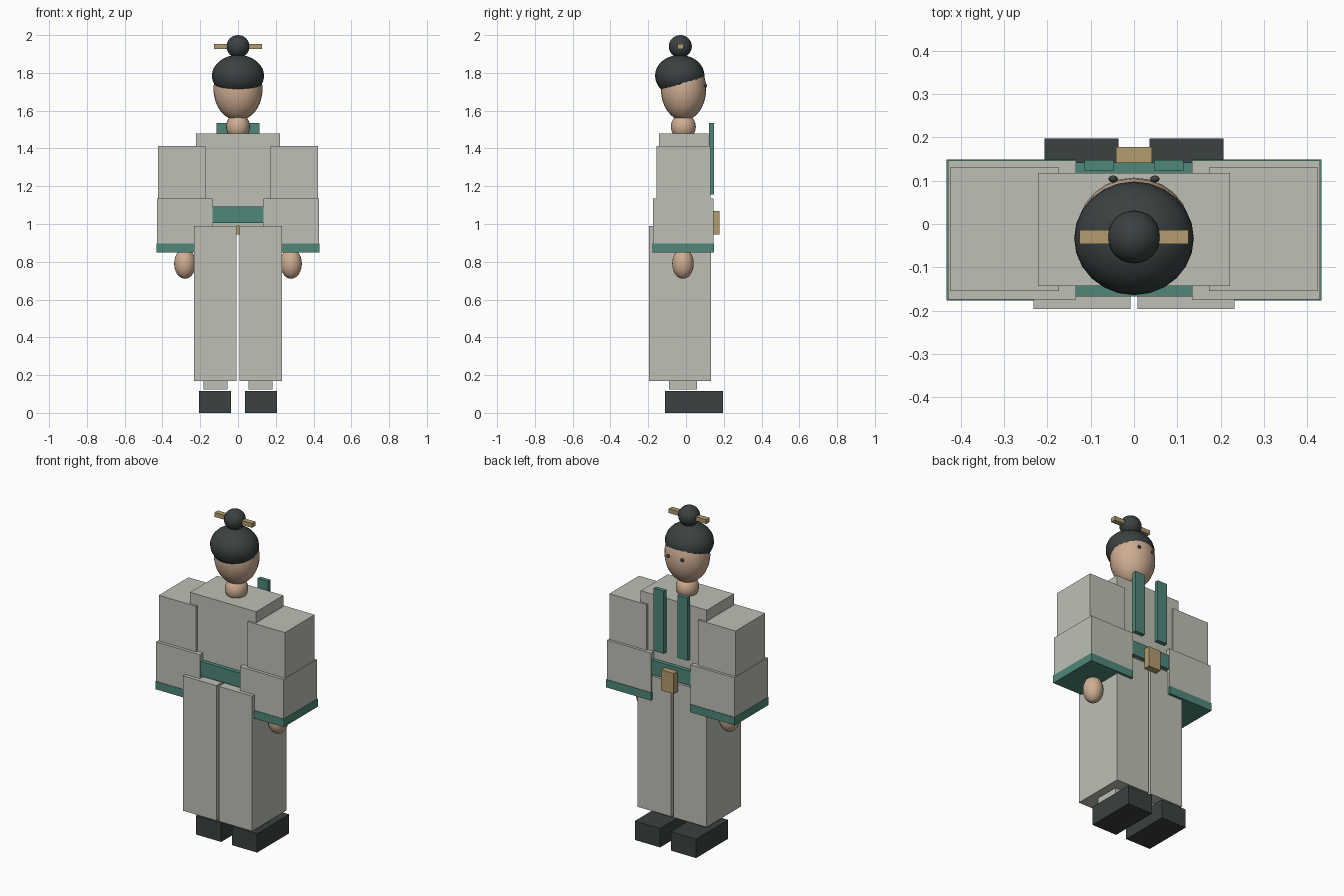
import bpy
import math

if "Cube" in bpy.data.objects:
    bpy.data.objects.remove(bpy.data.objects["Cube"])


def material(name, rgb):
    m = bpy.data.materials.new(name)
    m.diffuse_color = (*rgb, 1.0)
    m.use_nodes = True
    m.node_tree.nodes["Principled BSDF"].inputs["Base Color"].default_value = m.diffuse_color
    return m


CLOTH = material("pale grey cloth", (0.51, 0.53, 0.465))
TEAL = material("teal trim", (0.078, 0.245, 0.195))
DARK = material("charcoal", (0.043, 0.052, 0.053))
SKIN = material("skin", (0.62, 0.42, 0.29))
TAN = material("tan wood", (0.45, 0.335, 0.155))


def box(name, mat, x, y, z):
    """Box given by its (min, max) range on each axis."""
    mid = [(a + b) / 2 for a, b in (x, y, z)]
    bpy.ops.mesh.primitive_cube_add(size=1, location=mid)
    ob = bpy.context.object
    ob.name = name
    ob.scale = [b - a for a, b in (x, y, z)]
    bpy.ops.object.transform_apply(location=False, rotation=False, scale=True)
    ob.data.materials.append(mat)
    return ob


def ball(name, mat, centre, radii, segments=24, rings=16):
    """Smooth ellipsoid."""
    bpy.ops.mesh.primitive_uv_sphere_add(
        segments=segments, ring_count=rings, radius=1, location=centre)
    ob = bpy.context.object
    ob.name = name
    ob.scale = radii
    bpy.ops.object.transform_apply(location=False, rotation=False, scale=True)
    bpy.ops.object.shade_smooth_by_angle(angle=math.radians(40))
    ob.data.materials.append(mat)
    return ob


# Torso, belt and buckle
box("torso", CLOTH, (-0.222, 0.222), (-0.143, 0.118), (0.99, 1.48))
box("belt", TEAL, (-0.235, 0.235), (-0.167, 0.142), (1.005, 1.092))
box("belt_buckle", TAN, (-0.042, 0.042), (0.138, 0.178), (0.945, 1.07))

# Paired parts
for side, s in (("left", -1), ("right", 1)):
    def span(a, b):
        return tuple(sorted((s * a, s * b)))

    # Arm: two sleeve blocks, trim and hand
    box(side + "_upper_sleeve", CLOTH, span(0.173, 0.424), (-0.155, 0.130), (1.11, 1.412))
    box(side + "_lower_sleeve", CLOTH, span(0.134, 0.429), (-0.174, 0.146), (0.89, 1.135))
    box(side + "_cuff", TEAL, span(0.132, 0.432), (-0.177, 0.149), (0.848, 0.896))
    ball(side + "_hand", SKIN, (s * 0.281, -0.016, 0.79), (0.057, 0.057, 0.08))

    # Collar strip
    box(side + "_collar_strip", TEAL, span(0.046, 0.114), (0.123, 0.148), (1.155, 1.535))

    # Leg, ankle and shoe
    box(side + "_trouser_leg", CLOTH, span(0.008, 0.232), (-0.196, 0.133), (0.17, 0.99))
    box(side + "_ankle", CLOTH, span(0.056, 0.182), (-0.09, 0.058), (0.125, 0.25))
    box(side + "_shoe", DARK, span(0.036, 0.206), (-0.11, 0.197), (0.0, 0.115))

    # Eye
    ball(side + "_eye", DARK, (s * 0.048, 0.104, 1.732), (0.011, 0.008, 0.01), 12, 8)

# Neck and head
ball("neck", SKIN, (0, -0.014, 1.515), (0.063, 0.066, 0.07))
ball("head", SKIN, (0, -0.013, 1.715), (0.13, 0.12, 0.167))

# Hair cap, bun and hairpin
ball("hair", DARK, (0, -0.033, 1.785), (0.138, 0.131, 0.11))
ball("hair_bun", DARK, (0, -0.03, 1.94), (0.061, 0.061, 0.06))
box("hairpin", TAN, (-0.126, 0.126), (-0.046, -0.014), (1.927, 1.953))
